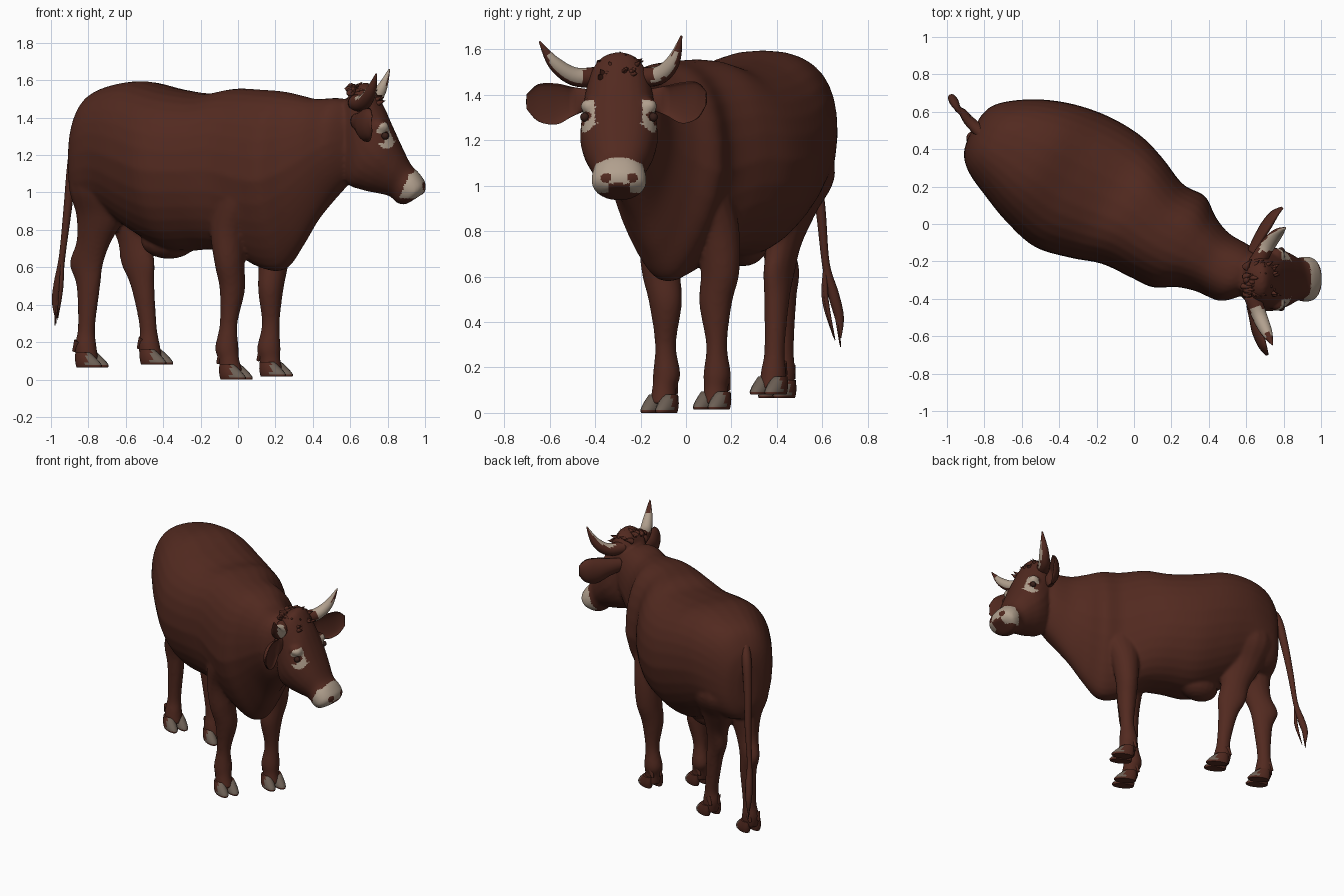
import bpy, bmesh, math, random
from mathutils import Vector as V

random.seed(4)
E = V((0.87, -0.5, 0))      # direction the body walks
N = V((0.5, 0.87, 0))       # across the body
X, Y, Z = V((1, 0, 0)), V((0, 1, 0)), V((0, 0, 1))


def material(name, col):
    m = bpy.data.materials.new(name)
    m.diffuse_color = (*col, 1)
    return m


HIDE = material("red_brown_hide", (0.084, 0.0225, 0.0140))
CREAM = material("cream_marking", (0.44, 0.35, 0.27))
HOOF = material("grey_hoof", (0.15, 0.115, 0.09))
DARK = material("dark_eye", (0.04, 0.014, 0.010))


def spline(rows, n=5):
    """Catmull-Rom interpolation of rows of numbers."""
    out = []
    for i in range(len(rows) - 1):
        p = [rows[max(0, min(len(rows) - 1, i + k))] for k in (-1, 0, 1, 2)]
        for s in range(n):
            t = s / n
            out.append([0.5 * (2 * b + (c - a) * t + (2 * a - 5 * b + 4 * c - d) * t * t
                               + (3 * b - a - 3 * c + d) * t ** 3) for a, b, c, d in zip(*p)])
    return out + [list(rows[-1])]


def loft(bm, rings):
    vs = [[bm.verts.new(p) for p in r] for r in rings]
    k = len(vs[0])
    for a, b in zip(vs, vs[1:]):
        for i in range(k):
            bm.faces.new((a[i], a[(i + 1) % k], b[(i + 1) % k], b[i]))
    bm.faces.new(vs[0])
    bm.faces.new(vs[-1][::-1])


def ring(c, u, v, ru, rv, k=16, power=1.0, taper=0.0, cup=1.0):
    pts = []
    for i in range(k):
        a = 2 * math.pi * i / k
        ca, sa = math.cos(a), math.sin(a)
        w = math.copysign(abs(ca) ** power, ca) * ru
        h = math.copysign(abs(sa) ** power, sa) * rv
        w *= 1 - taper * max(0, -sa)
        pts.append(c + u * w + v * (h * cup if sa > 0 else h))
    return pts


def tube(bm, rows, k=12):
    """Round tube along rows of x, y, z, radius."""
    rows = spline(rows)
    pts = [V(r[:3]) for r in rows]
    rings = []
    for i, r in enumerate(rows):
        t = (pts[min(i + 1, len(pts) - 1)] - pts[max(i - 1, 0)]).normalized()
        u = t.cross(X if abs(t.x) < 0.8 else Y).normalized()
        rings.append(ring(pts[i], u, t.cross(u), r[3], r[3], k))
    loft(bm, rings)


def finish(bm, name, mats=(HIDE,), sharp=None):
    bmesh.ops.recalc_face_normals(bm, faces=bm.faces)
    me = bpy.data.meshes.new(name)
    bm.to_mesh(me)
    bm.free()
    for m in mats:
        me.materials.append(m)
    me.polygons.foreach_set("use_smooth", [True] * len(me.polygons))
    if sharp:
        me.set_sharp_from_angle(angle=math.radians(sharp))
    ob = bpy.data.objects.new(name, me)
    bpy.context.scene.collection.objects.link(ob)
    return ob


# Trunk and neck: centre x, y, half width, top, bottom, narrowing of underside
bm = bmesh.new()
trunk = [(-0.855, 0.515, 0.07, 1.30, 1.0, 0), (-0.835, 0.50, 0.15, 1.41, 0.92, 0),
         (-0.77, 0.465, 0.222, 1.52, 0.88, 0.05), (-0.65, 0.41, 0.295, 1.575, 0.87, 0.15),
         (-0.50, 0.325, 0.362, 1.595, 0.77, 0.2), (-0.33, 0.225, 0.40, 1.555, 0.69, 0.2),
         (-0.15, 0.145, 0.375, 1.53, 0.695, 0.2), (-0.01, 0.07, 0.325, 1.555, 0.68, 0.2),
         (0.12, -0.035, 0.285, 1.55, 0.60, 0.4), (0.24, -0.095, 0.28, 1.54, 0.585, 0.5),
         (0.33, -0.15, 0.215, 1.52, 0.70, 0.5), (0.42, -0.205, 0.178, 1.50, 0.85, 0.45),
         (0.54, -0.265, 0.168, 1.505, 1.0, 0.3), (0.62, -0.285, 0.12, 1.48, 1.08, 0.2)]
loft(bm, [ring(V((x, y, (t + b) / 2)), N, Z, w, (t - b) / 2, 32, 0.82, k)
          for x, y, w, t, b, k in spline(trunk)])

# Head: top x, z, underside x, z, half width
head = [(0.62, 1.565, 0.56, 1.46, 0.07), (0.70, 1.585, 0.555, 1.26, 0.135),
        (0.77, 1.48, 0.58, 1.06, 0.165), (0.825, 1.36, 0.66, 1.015, 0.17),
        (0.875, 1.25, 0.75, 0.995, 0.145), (0.925, 1.15, 0.81, 0.98, 0.115),
        (0.968, 1.105, 0.85, 0.945, 0.122), (1.003, 1.05, 0.89, 0.935, 0.112),
        (1.0, 1.0, 0.93, 0.955, 0.06)]
rings = []
for tx, tz, bx, bz, w in spline(head):
    a, b = V((tx, -0.295, tz)), V((bx, -0.295, bz))
    rings.append(ring((a + b) / 2, Y, (a - b).normalized(), w, (a - b).length / 2, 24, 0.88, 0.2))
loft(bm, rings)


def bulge(bm, loc, size):
    s = bmesh.ops.create_uvsphere(bm, u_segments=16, v_segments=10, radius=1)
    bmesh.ops.scale(bm, vec=size, verts=s["verts"])
    bmesh.ops.translate(bm, vec=loc, verts=s["verts"])


for y in (-0.425, -0.165):    # brows
    bulge(bm, (0.765, y, 1.35), (0.045, 0.04, 0.035))
bulge(bm, (-0.37, 0.25, 0.74), (0.15, 0.11, 0.095))   # low point of the belly

# Legs: path of x, y with shared heights and radii along and across the walk
front_r = [(1.27, 0.12, 0.06), (1.0, 0.14, 0.09), (0.8, 0.10, 0.095), (0.62, 0.078, 0.088),
           (0.48, 0.066, 0.074), (0.3, 0.048, 0.046), (0.17, 0.064, 0.06), (0.11, 0.058, 0.052),
           (0.04, 0.062, 0.06)]
hind_r = [(1.28, 0.13, 0.08), (1.05, 0.19, 0.13), (0.88, 0.145, 0.10), (0.74, 0.10, 0.07),
          (0.62, 0.098, 0.057), (0.5, 0.067, 0.052), (0.28, 0.047, 0.044), (0.18, 0.06, 0.055),
          (0.1, 0.06, 0.056)]
legs = [
    (front_r, 0.0, [(0.02, -0.19), (0, -0.17), (-0.05, -0.12), (-0.045, -0.11), (-0.03, -0.09),
                    (-0.05, -0.09), (-0.06, -0.085), (-0.05, -0.095), (-0.035, -0.103)]),
    (front_r, 0.015, [(0.25, 0.11), (0.22, 0.1), (0.2, 0.14), (0.19, 0.15), (0.175, 0.13),
                      (0.175, 0.135), (0.165, 0.137), (0.17, 0.132), (0.18, 0.128)]),
    (hind_r, 0.065, [(-0.75, 0.35), (-0.73, 0.34), (-0.73, 0.37), (-0.77, 0.40), (-0.81, 0.43),
                     (-0.80, 0.43), (-0.81, 0.43), (-0.815, 0.425), (-0.805, 0.415)]),
    (hind_r, 0.08, [(-0.56, 0.51), (-0.57, 0.51), (-0.57, 0.46), (-0.55, 0.43), (-0.535, 0.41),
                    (-0.51, 0.40), (-0.48, 0.39), (-0.475, 0.385), (-0.46, 0.378)])]
for radii, ground, path in legs:
    rows = [(x, y, z, a, b) for (x, y), (z, a, b) in zip(path, radii)]
    loft(bm, [ring(V((x, y, z)), E, N, a, b) for x, y, z, a, b in spline(rows)])
raw = finish(bm, "skin_parts")

# Fuse the skin parts into one smooth body
rm = raw.modifiers.new("fuse", 'REMESH')
rm.mode, rm.voxel_size = 'VOXEL', 0.0105
sm = raw.modifiers.new("soften", 'SMOOTH')
sm.factor, sm.iterations = 0.5, 8
ev = raw.evaluated_get(bpy.context.evaluated_depsgraph_get())
me = bpy.data.meshes.new_from_object(ev)
bpy.data.objects.remove(raw)
me.name = "body"
me.materials.clear()
for m in (HIDE, CREAM):
    me.materials.append(m)
for p in me.polygons:
    p.use_smooth = True
    c = p.center
    if c.x < 0.7:
        p.material_index = 0
        continue
    side = abs(c.y + 0.295)
    nostril = math.hypot(side - 0.058, (c.z - 1.035) * 1.2) < 0.024 and c.x > 0.93
    lip = side < 0.045 and c.z < 1.01
    muzzle = 0.968 < c.z < 1.125 - 3.0 * side ** 2 and c.x > 0.863 + (c.z - 0.97) * 0.4
    eye = math.hypot((c.x - 0.793) * 1.3, c.z - 1.305)
    gap = c.x < 0.785 and 1.265 < c.z < 1.315
    inner = 0.105 if c.z > 1.28 else 0.08
    ring_mark = 0.021 < eye < 0.07 and side > inner and not gap
    p.material_index = int((muzzle and not nostril and not lip) or ring_mark)
bpy.context.scene.collection.objects.link(bpy.data.objects.new("body", me))

# Eyes
for name, y in (("right_eye", -0.446), ("left_eye", -0.144)):
    bm = bmesh.new()
    bmesh.ops.create_uvsphere(bm, u_segments=12, v_segments=8, radius=0.02)
    bmesh.ops.translate(bm, vec=(0.787, y, 1.302), verts=bm.verts)
    finish(bm, name, (DARK,))

# Cloven hooves with dewclaws
for i, (radii, g, path) in enumerate(legs):
    bm = bmesh.new()
    foot = V((*path[-1], 0))
    for s in (-1, 1):
        base = foot + N * 0.037 * s
        loft(bm, [ring(base + E * d + Z * (g + h), E, N, a, b, 16) for h, d, a, b in
                  spline([(0, 0.03, 0.074, 0.033), (0.012, 0.03, 0.077, 0.038),
                          (0.042, 0.014, 0.066, 0.037), (0.08, -0.008, 0.042, 0.028)], 2)])
        q = foot - E * 0.04 + N * 0.03 * s
        tube(bm, [(*(q + Z * (g + 0.14)), 0.022), (*(q - E * 0.028 + Z * (g + 0.085)), 0.008)], 8)
    ob = finish(bm, "hooves_%d" % (i + 1), (HIDE, HOOF), 50)
    for p in ob.data.polygons:
        ahead = (p.center - foot).dot(E)
        p.material_index = int(ahead > 0.035 and p.normal.z > -0.5 and p.center.z > g + 0.01)

# Horns, pale on their inner sides, hide-coloured at the roots
horns = {"left_horn": [(0.65, -0.22, 1.48, 0.045), (0.71, -0.12, 1.485, 0.041),
                       (0.765, -0.055, 1.55, 0.03), (0.81, -0.02, 1.66, 0.004)],
         "right_horn": [(0.63, -0.38, 1.48, 0.045), (0.67, -0.49, 1.48, 0.041),
                        (0.71, -0.58, 1.54, 0.03), (0.74, -0.645, 1.635, 0.004)]}
for name, rows in horns.items():
    bm = bmesh.new()
    tube(bm, rows, 20)
    ob = finish(bm, name, (CREAM, HIDE))
    out = 1 if name == "left_horn" else -1
    for p in ob.data.polygons:
        tip = p.center.z > 1.58 and (out < 0 or p.normal.x > 0.7)
        root = abs(p.center.y + 0.295) < 0.15
        p.material_index = int(tip or root or p.normal.y * out > 0.3 or p.normal.z < -0.6)

# Cupped ears: x, y, z, half height, thickness
ears = {"left_ear": (V((0.85, -0.52, 0)), [(0.64, -0.16, 1.38, 0.045, 0.04), (0.69, -0.09, 1.375, 0.065, 0.055),
                     (0.735, -0.02, 1.365, 0.09, 0.06), (0.772, 0.045, 1.375, 0.082, 0.045),
                     (0.80, 0.085, 1.385, 0.035, 0.015)]),
        "right_ear": (V((0.97, 0.23, 0)), [(0.64, -0.43, 1.38, 0.045, 0.04), (0.67, -0.50, 1.37, 0.065, 0.055),
                      (0.69, -0.57, 1.36, 0.09, 0.06), (0.71, -0.65, 1.365, 0.082, 0.045),
                      (0.72, -0.70, 1.37, 0.035, 0.015)])}
for name, (face, rows) in ears.items():
    bm = bmesh.new()
    loft(bm, [ring(V((x, y, z)), Z, face, h, t, 20, 1, 0, -0.35 if i > 5 else 1 - i * 0.2)
              for i, (x, y, z, h, t) in enumerate(spline(rows, 6))])
    finish(bm, name)

# Forelock: short pointed tufts lying over the poll
bm = bmesh.new()
for i in range(44):
    x, y = random.uniform(0.6, 0.76), random.uniform(-0.39, -0.2)
    a = V((x, y, 1.572 - max(0, x - 0.70) * 1.2 - abs(y + 0.295) * 0.4))
    d = V((random.uniform(0.01, 0.05), (y + 0.295) * 0.3 + random.uniform(-0.015, 0.015), -0.005))
    tube(bm, [(*(a - d * 0.5 - Z * 0.015), 0.018), (*(a + Z * 0.002), 0.013),
              (*(a + d * 0.7 + Z * random.uniform(0.005, 0.025)), 0.001)], 6)
finish(bm, "forelock")

# Tail with a tuft of hair strands
bm = bmesh.new()
tube(bm, [(-0.79, 0.46, 1.44, 0.03), (-0.85, 0.52, 1.34, 0.032), (-0.885, 0.555, 1.15, 0.028),
          (-0.912, 0.592, 0.9, 0.022), (-0.94, 0.615, 0.66, 0.017), (-0.96, 0.65, 0.52, 0.024),
          (-0.975, 0.675, 0.42, 0.02), (-0.975, 0.68, 0.33, 0.004)])
for i in range(6):
    dx, dy = random.uniform(-0.02, 0.02), random.uniform(-0.035, 0.025)
    tube(bm, [(-0.94, 0.615, 0.66, 0.008), (-0.958 + dx, 0.64 + dy, 0.5, 0.011),
              (-0.972 + dx * 0.5, 0.67 + dy * 0.6, 0.34 - 0.01 * i, 0.002)], 6)
finish(bm, "tail")
